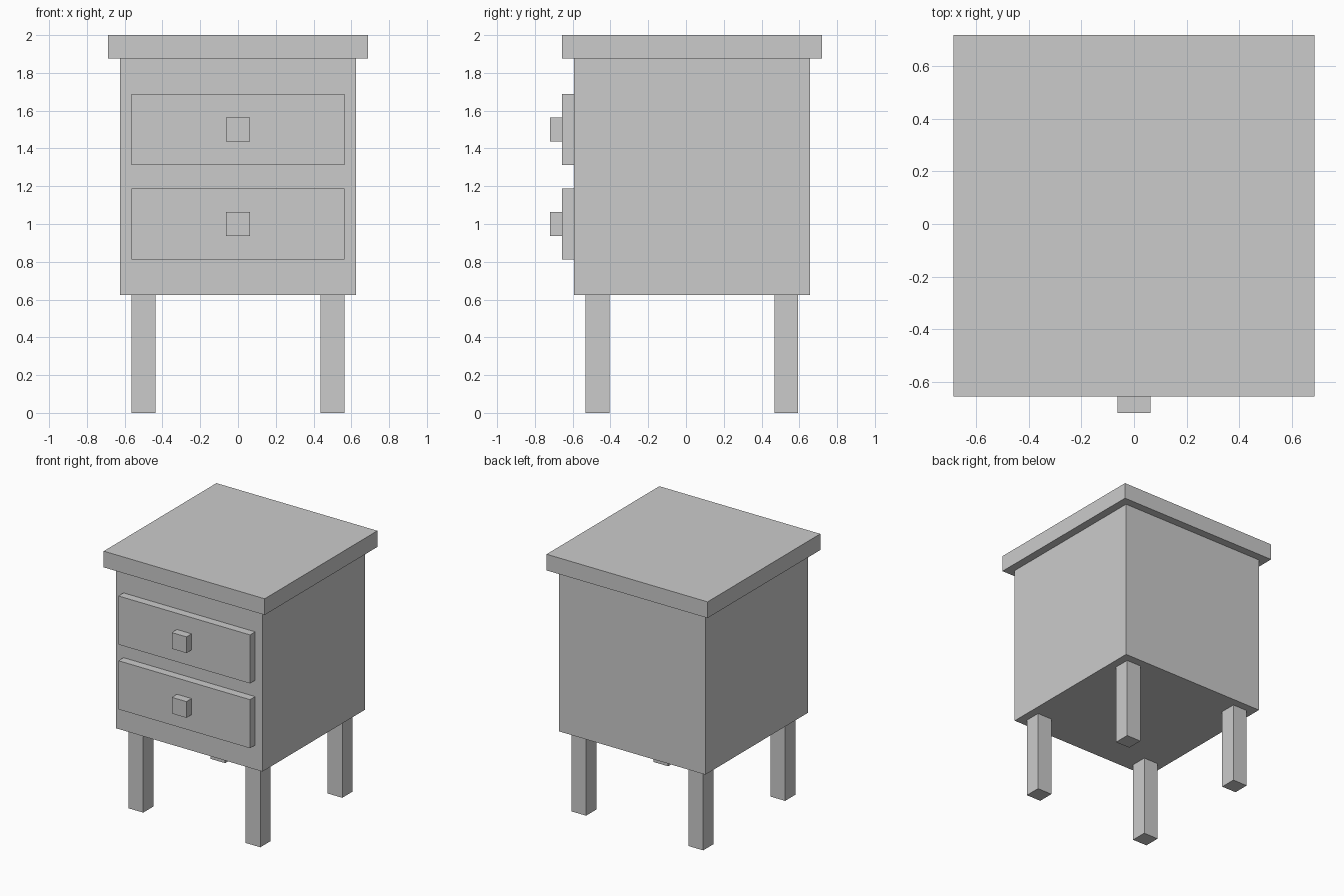
import bpy
import bmesh
from mathutils import Vector

if "Cube" in bpy.data.objects:
    bpy.data.objects.remove(bpy.data.objects["Cube"])

U = 1 / 16          # design module
CY = U / 2          # cabinet centre in y (knobs push the bounds forward)


def box(name, lo, hi):
    """Axis-aligned box between two corners."""
    lo, hi = Vector(lo), Vector(hi)
    bm = bmesh.new()
    bmesh.ops.create_cube(bm, size=1)
    bmesh.ops.scale(bm, vec=hi - lo, verts=bm.verts)
    mesh = bpy.data.meshes.new(name)
    bm.to_mesh(mesh)
    bm.free()
    obj = bpy.data.objects.new(name, mesh)
    obj.location = (lo + hi) / 2
    bpy.context.collection.objects.link(obj)
    return obj


# Cabinet body and overhanging top
body_half, top_half = 10 * U, 11 * U
box("cabinet_body", (-body_half, CY - body_half, 10 * U), (body_half, CY + body_half, 30 * U))
box("table_top", (-top_half, CY - top_half, 30 * U), (top_half, CY + top_half, 2))

# Drawer fronts with square knobs
front = CY - body_half
for label, z in (("lower", 1.0), ("upper", 1.5)):
    box(f"{label}_drawer", (-9 * U, front - U, z - 3 * U), (9 * U, front, z + 3 * U))
    box(f"{label}_knob", (-U, front - 2 * U, z - U), (U, front - U, z + U))

# Four square legs, inset from the corners
for y_name, sy in (("front", -1), ("back", 1)):
    for x_name, sx in (("left", -1), ("right", 1)):
        x, y = sx * 8 * U, CY + sy * 8 * U
        box(f"{y_name}_{x_name}_leg", (x - U, y - U, 0), (x + U, y + U, 10 * U))
